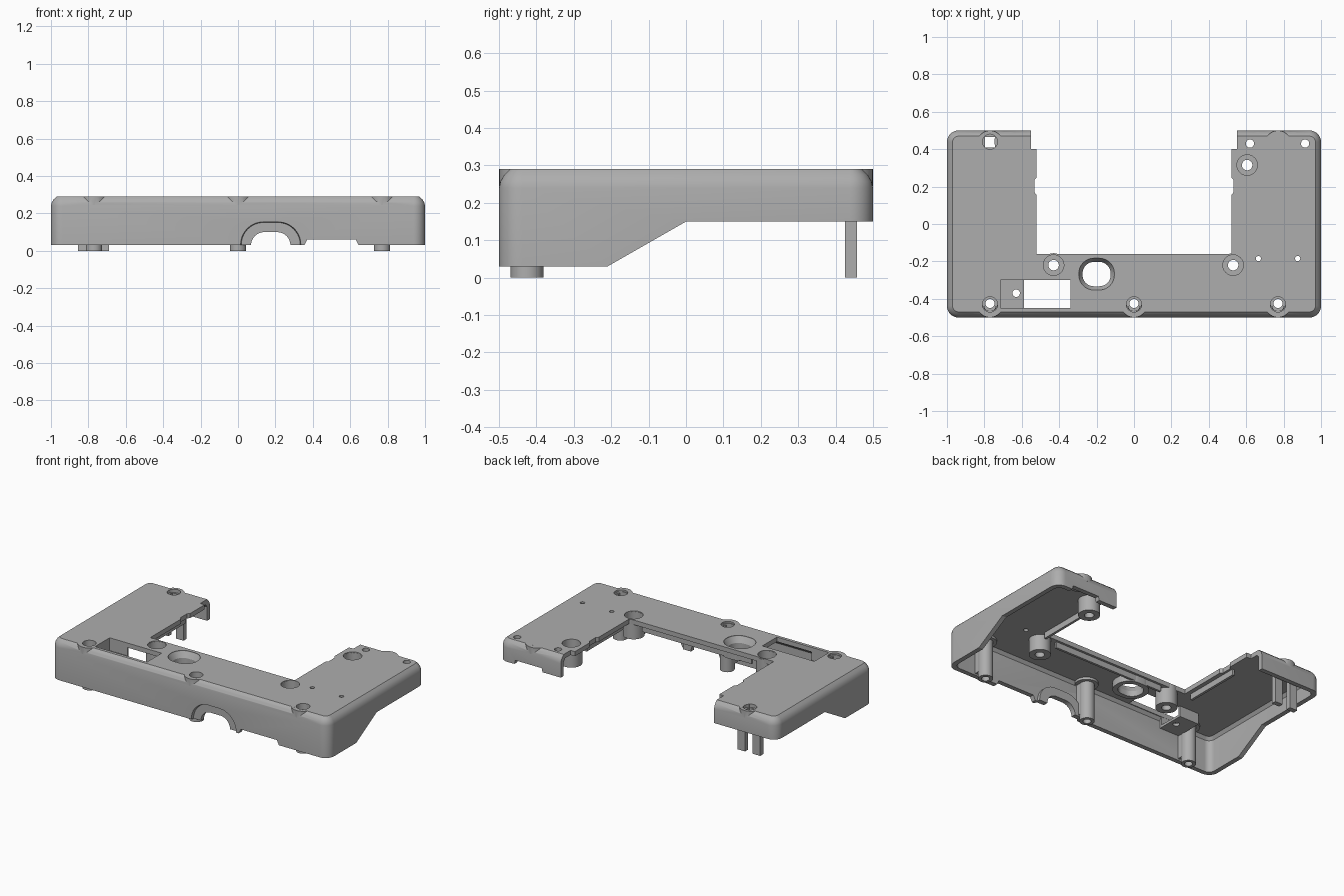
import bpy, bmesh
from math import sin, cos, pi, radians

if "Cube" in bpy.data.objects:
    bpy.data.objects.remove(bpy.data.objects["Cube"], do_unlink=True)

grey = bpy.data.materials.new("housing grey")
grey.use_nodes = True
tone = (0.42, 0.42, 0.42, 1)
grey.diffuse_color = tone
grey.node_tree.nodes["Principled BSDF"].inputs["Base Color"].default_value = tone


def finish(name, bm):
    """Turn a bmesh into a shaded object."""
    bmesh.ops.remove_doubles(bm, verts=bm.verts, dist=1e-5)
    bmesh.ops.recalc_face_normals(bm, faces=bm.faces)
    mesh = bpy.data.meshes.new(name)
    bm.to_mesh(mesh)
    bm.free()
    mesh.materials.append(grey)
    ob = bpy.data.objects.new(name, mesh)
    bpy.context.collection.objects.link(ob)
    return ob


def skin(name, rings, closed=False):
    """Bridge rings of points; cap the ends unless the loop closes."""
    bm = bmesh.new()
    rows = [[bm.verts.new(p) for p in ring] for ring in rings]
    n = len(rows[0])
    pairs = list(zip(rows, rows[1:])) + ([(rows[-1], rows[0])] if closed else [])
    for a, b in pairs:
        for i in range(n):
            j = (i + 1) % n
            bm.faces.new((a[i], a[j], b[j], b[i]))
    if not closed:
        bm.faces.new(rows[0][::-1])
        bm.faces.new(rows[-1])
    return finish(name, bm)


def round_rect(cx, cy, hx, hy, r, z, seg=8):
    pts = []
    for k, (sx, sy) in enumerate(((1, 1), (-1, 1), (-1, -1), (1, -1))):
        for i in range(seg + 1):
            a = (k + i / seg) * pi / 2
            pts.append((cx + sx * (hx - r) + r * cos(a),
                        cy + sy * (hy - r) + r * sin(a), z))
    return pts


def disc(name, x, y, r, z0, z1):
    bm = bmesh.new()
    low = [bm.verts.new((x + r * cos(i * pi / 16), y + r * sin(i * pi / 16), z0)) for i in range(32)]
    face = bm.faces.new(low)
    top = bmesh.ops.extrude_face_region(bm, geom=[face])["geom"]
    bmesh.ops.translate(bm, vec=(0, 0, z1 - z0), verts=[v for v in top if isinstance(v, bmesh.types.BMVert)])
    return finish(name, bm)


def tube(name, x, y, profile):
    """Lathe a closed (radius, height) profile."""
    return skin(name, [[(x + r * cos(i * pi / 16), y + r * sin(i * pi / 16), z)
                        for i in range(32)] for r, z in profile], closed=True)


def prism(name, pts, axis, a, b):
    place = {"x": lambda p, t: (t, p[0], p[1]),
             "y": lambda p, t: (p[0], t, p[1]),
             "z": lambda p, t: (p[0], p[1], t)}[axis]
    return skin(name, [[place(p, t) for p in pts] for t in (a, b)])


def box(name, x0, x1, y0, y1, z0, z1):
    return prism(name, [(x0, y0), (x1, y0), (x1, y1), (x0, y1)], "z", z0, z1)


def boolean(target, tool, op="DIFFERENCE"):
    mod = target.modifiers.new("bool", "BOOLEAN")
    mod.operation, mod.object, mod.solver = op, tool, "EXACT"
    bpy.context.view_layer.update()
    dg = bpy.context.evaluated_depsgraph_get()
    mesh = bpy.data.meshes.new_from_object(target.evaluated_get(dg))
    target.modifiers.clear()
    target.data = mesh
    bpy.data.objects.remove(tool, do_unlink=True)


# Open-bottomed shell with softened upper edge
edge = ((0, 0.03), (0, 0.24), (0.004, 0.258), (0.014, 0.275), (0.03, 0.29))
shell = skin("housing_shell", [round_rect(0, 0, 1 - d, 0.5 - d, 0.062 - d, z) for d, z in edge])
boolean(shell, skin("cavity", [round_rect(0, 0, 0.97, 0.47, 0.04, z) for z in (-0.1, 0.24)]
                    + [round_rect(0, 0, 0.955, 0.455, 0.03, 0.26)]))

# Screw pads filling the softened edge
pads = [(x, -0.43) for x in (-0.77, 0, 0.77)] + [(x, 0.43) for x in (-0.77, 0.77)]
for x, y in pads:
    boolean(shell, disc("pad", x, y, 0.0695, 0.245, 0.2899), "UNION")

# Stepped U opening between the arms
right_edge = [(0.52, -0.16), (0.52, 0.155), (0.533, 0.17), (0.533, 0.235),
              (0.52, 0.25), (0.52, 0.4), (0.552, 0.4), (0.552, 0.7)]
left_edge = [(-x, y) for x, y in reversed(right_edge)]
boolean(shell, prism("bay", right_edge + left_edge, "z", -0.1, 0.5))

# Sloped lower edge of the sides
boolean(shell, prism("slope", [(-0.28, -0.01), (0, 0.15), (0.7, 0.15), (0.7, -0.01)], "x", -1.2, 1.2))
boolean(shell, prism("rear_notch", [(0.67, 0.1), (0.9, 0.1), (0.88, 0.175), (0.69, 0.175)], "y", 0.4, 0.6))


# Cable arch and low slot in the front wall
def arch(cx, w, top, corner, base):
    pts = [(cx + w, base)]
    for k, s in ((0, 1), (1, -1)):
        for i in range(11):
            a = (k + i / 10) * pi / 2
            pts.append((cx + s * (w - corner) + corner * cos(a), top - corner + corner * sin(a)))
    return pts + [(cx - w, base)]


boolean(shell, skin("arch_cut", [[(x, y, z) for x, z in arch(0.175, w, t, 0.12, -0.1)]
                                for y, w, t in ((-0.55, 0.17, 0.162), (-0.44, 0.15, 0.145))]))
boolean(shell, prism("slot", [(0.34, 0.0), (0.66, 0.0), (0.63, 0.06), (0.37, 0.06)], "y", -0.6, -0.4))
collar = prism("arch_collar", arch(0.175, 0.163, 0.155, 0.12, 0.03), "y", -0.482, -0.45)
boolean(collar, prism("arch_bore", arch(0.175, 0.105, 0.1, 0.07, -0.1), "y", -0.6, -0.3))

# Openings through the top
for x in (-0.77, 0, 0.77):
    boolean(shell, disc("counterbore", x, -0.43, 0.0405, 0.2, 0.4))
deep = ((-0.43, -0.22), (0.53, -0.22), (0.605, 0.315))
for x, y in deep:
    boolean(shell, disc("counterbore", x, y, 0.0555, 0.2, 0.4))
for x, y, r in ((0.62, 0.43, 0.022), (0.915, 0.43, 0.022), (0.665, -0.185, 0.014), (0.875, -0.185, 0.014)):
    boolean(shell, disc("pin_hole", x, y, r, 0.2, 0.4))
boolean(shell, disc("rear_recess", -0.77, 0.44, 0.04, 0.268, 0.4))
boolean(shell, box("rear_square", -0.797, -0.743, 0.41, 0.466, 0.2, 0.4))
boolean(shell, box("window", -0.715, -0.34, -0.45, -0.3, 0.2, 0.4))

# Flared oblong port with a rim below
flare = ((0.02, 0.32), (0.02, 0.285), (0, 0.25), (0, 0.1))
port = [round_rect(-0.2, -0.268, 0.075 + d, 0.065 + d, 0.06 + d, z) for d, z in flare]
rim = skin("port_rim", [round_rect(-0.2, -0.268, 0.105, 0.095, 0.085, z) for z in (0.215, 0.28)])
boolean(shell, rim, "UNION")
boolean(shell, skin("port", port))

# Front screw posts with webs to the wall
for x, side in ((-0.77, "right"), (0, "middle"), (0.77, "left")):
    tube(f"{side}_front_post", x, -0.425,
         [(0.04, 0.28), (0.04, 0.25), (0.024, 0.25), (0.024, 0), (0.044, 0), (0.044, 0.28)])
    for s in (-1, 1):
        box(f"{side}_post_web", x + s * 0.034 - 0.008, x + s * 0.034 + 0.008, -0.48, -0.44, 0.04, 0.27)

# Short screw bosses around the bay
for i, (x, y) in enumerate(deep):
    tube(f"bay_boss_{i + 1}", x, y,
         [(0.055, 0.285), (0.055, 0.235), (0.028, 0.235), (0.028, 0.16), (0.064, 0.16), (0.064, 0.285)])

# Sunken shelf at one end of the window
shelf = box("window_shelf", -0.73, -0.588, -0.465, -0.285, 0.19, 0.206)
boolean(shelf, disc("shelf_hole", -0.63, -0.37, 0.02, 0.1, 0.4))
box("shelf_end_wall", -0.73, -0.716, -0.465, -0.285, 0.2, 0.27)
for y, side in ((-0.465, "front"), (-0.299, "back")):
    box(f"shelf_{side}_wall", -0.72, -0.588, y, y + 0.014, 0.2, 0.27)

# Hanging rear legs
for x, side in ((-0.855, "outer"), (-0.745, "inner")):
    box(f"{side}_rear_leg", x, x + 0.055, 0.425, 0.457, 0, 0.27)

# Stiffening ribs along the bay
box("cross_rib", -0.35, 0.44, -0.19, -0.175, 0.222, 0.27)
for s, side in ((1, "left"), (-1, "right")):
    box(f"{side}_arm_rib", s * 0.555 - 0.008, s * 0.555 + 0.008, -0.14, 0.24, 0.222, 0.27)

# Smooth curved walls, keep hard edges
for ob in bpy.context.collection.objects:
    if ob.type == "MESH" and grey.name in ob.data.materials:
        ob.data.shade_smooth()
        ob.data.set_sharp_from_angle(angle=radians(28))
